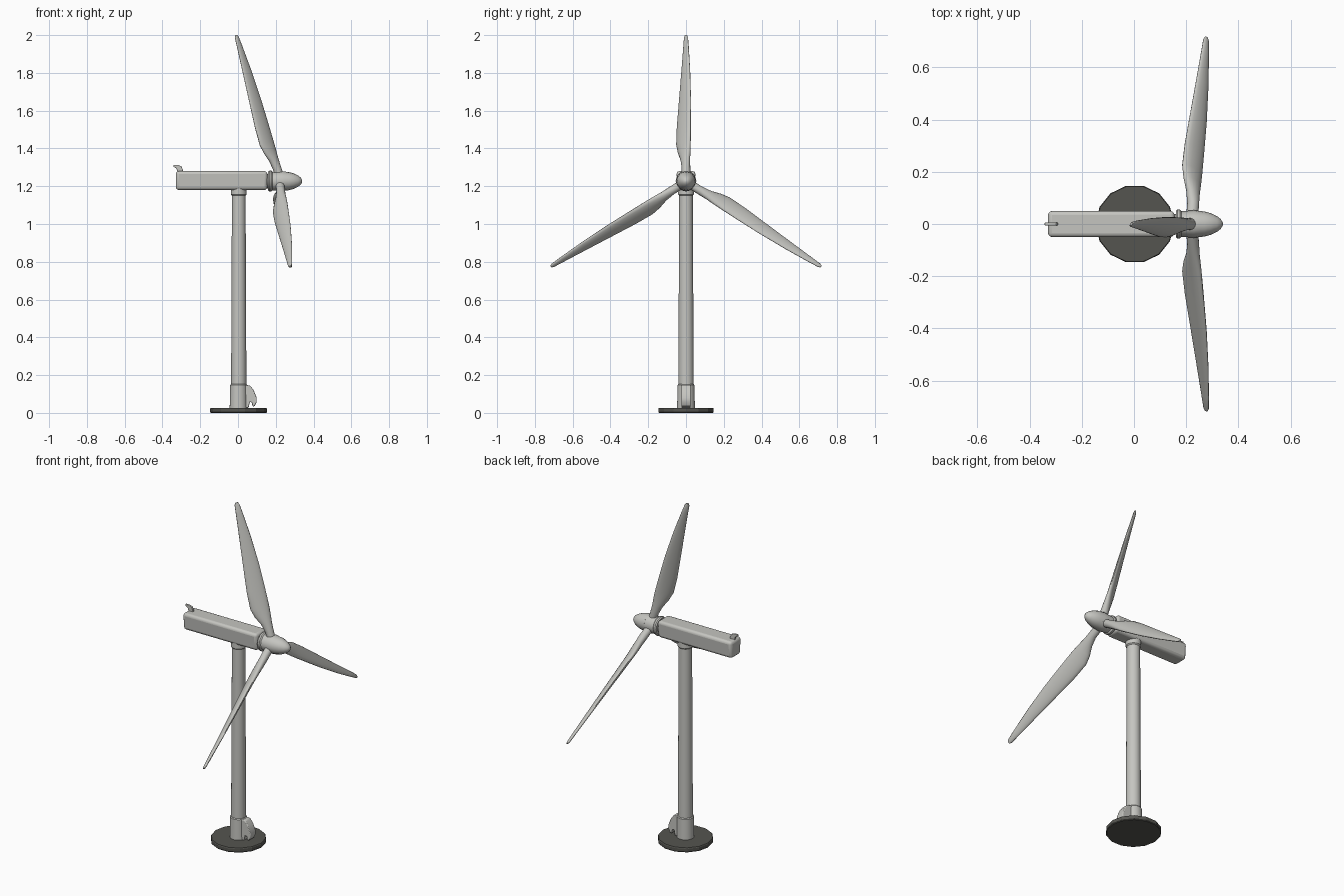
import bpy, bmesh
from math import sin, cos, pi, radians
from mathutils import Vector, Matrix

cube = bpy.data.objects.get("Cube")
if cube:
    bpy.data.objects.remove(cube)


def material(name, colour):
    m = bpy.data.materials.new(name)
    m.use_nodes = True
    m.diffuse_color = (*colour, 1)
    m.node_tree.nodes["Principled BSDF"].inputs["Base Color"].default_value = (*colour, 1)
    return m


LIGHT = material("light grey", (0.56, 0.56, 0.53))
DARK = material("dark grey", (0.09, 0.09, 0.08))


def finish(name, bm, mat, smooth=35, bevel=0):
    bmesh.ops.recalc_face_normals(bm, faces=bm.faces)
    mesh = bpy.data.meshes.new(name)
    bm.to_mesh(mesh)
    bm.free()
    obj = bpy.data.objects.new(name, mesh)
    bpy.context.collection.objects.link(obj)
    mesh.materials.append(mat)
    if bevel:
        mod = obj.modifiers.new("Rounded edges", "BEVEL")
        mod.width, mod.segments = bevel, 3
    bpy.ops.object.select_all(action="DESELECT")
    obj.select_set(True)
    bpy.context.view_layer.objects.active = obj
    if smooth:
        bpy.ops.object.shade_smooth_by_angle(angle=radians(smooth))
    return obj


def loft(name, rings, mat, smooth=35, bevel=0):
    """Skin a list of equal-length point rings and cap both ends."""
    bm = bmesh.new()
    loops = [[bm.verts.new(p) for p in ring] for ring in rings]
    n = len(loops[0])
    for a, b in zip(loops, loops[1:]):
        for i in range(n):
            j = (i + 1) % n
            bm.faces.new((a[i], a[j], b[j], b[i]))
    bm.faces.new(loops[0])
    bm.faces.new(loops[-1])
    return finish(name, bm, mat, smooth, bevel)


def lathe(name, profile, origin, axis, mat, sides=24, smooth=35):
    """Turn (distance, radius) pairs around an axis."""
    rot = Vector((0, 0, 1)).rotation_difference(Vector(axis)).to_matrix()
    rings = [[Vector(origin) + rot @ Vector((r * cos(2 * pi * i / sides),
                                             r * sin(2 * pi * i / sides), d))
              for i in range(sides)] for d, r in profile]
    return loft(name, rings, mat, smooth)


def plate(name, outline, thickness, mat, bevel=0):
    """Extrude an x-z outline across y."""
    return loft(name, [[(x, y, z) for x, z in outline]
                       for y in (-thickness / 2, thickness / 2)], mat, 35, bevel)


# Base disc, tower and its two collars
lathe("base", [(0, .147), (.004, .15), (.022, .15), (.027, .147)], (.003, 0, 0),
      (0, 0, 1), DARK, 14, 0)
lathe("tower", [(.02, .041), (1.19, .036)], (.004, 0, 0), (0, 0, 1), LIGHT)
lathe("tower_socket", [(.02, .047), (.147, .045), (.152, .041)], (.003, 0, 0), (0, 0, 1), LIGHT)
lathe("tower_collar", [(1.15, .036), (1.156, .042), (1.19, .042)], (.004, 0, 0), (0, 0, 1), LIGHT)

# Doorway housing at the foot, with a notch below
plate("foot_housing", [(.02, .15), (.064, .145), (.083, .12), (.099, .08), (.099, .058),
                       (.088, .035), (.076, .035), (.074, .055), (.062, .058),
                       (.056, .027), (.02, .027)], .05, LIGHT, .004)

# Nacelle with rounded long edges, and the tail fin
bm = bmesh.new()
bmesh.ops.create_cube(bm, size=1, matrix=Matrix.Translation((-.087, 0, 1.23))
                      @ Matrix.Diagonal((.485, .102, .1, 1)))
for v in bm.verts:
    if v.co.z < 1.23:
        v.co.y *= .86
finish("nacelle", bm, LIGHT, 40, .016)
plate("tail_fin", [(-.292, 1.27), (-.292, 1.288), (-.3, 1.306), (-.318, 1.312), (-.342, 1.312),
                   (-.342, 1.303), (-.326, 1.294), (-.318, 1.27)], .012, LIGHT, .002)

# Rotor neck, hub and nose
HUB = (0, 0, 1.227)
lathe("rotor_neck", [(.14, .038), (.18, .038)], HUB, (1, 0, 0), LIGHT)
lathe("hub", [(.16, .05), (.166, .055), (.176, .055), (.182, .049), (.19, .049),
              (.23, .053), (.25, .05)], HUB, (1, 0, 0), LIGHT, 12)
lathe("nose", [(.24, .051), (.27, .048), (.295, .041), (.318, .03), (.333, .018), (.34, .005)],
      HUB, (1, 0, 0), LIGHT, 16, 60)

# Blade stations: position, chord, thickness, chord shift
STATIONS = [(0, .046, .046, 0), (.08, .046, .045, 0), (.14, .06, .042, -.005),
            (.2, .088, .038, -.014), (.26, .104, .034, -.019), (.38, .102, .03, -.016),
            (.55, .088, .025, -.008), (.75, .064, .02, -.002), (.92, .038, .016, 0),
            (.985, .027, .014, 0), (1, .014, .008, 0)]


def blade(name, root, tip):
    root, tip = Vector(root), Vector(tip)
    along = (tip - root).normalized()
    tangent = along.cross(Vector((1, 0, 0))).normalized()
    forward = tangent.cross(along)
    chord = (forward + tangent).normalized()
    normal = along.cross(chord)
    rings = []
    for t, c, h, shift in STATIONS:
        centre = root.lerp(tip, t) + chord * shift
        rings.append([centre + chord * (c / 2 * cos(a)) + normal * (h / 2 * sin(a))
                      for a in (2 * pi * i / 16 for i in range(16))])
    loft(name, rings, LIGHT, 60)


blade("top_blade", (.225, 0, 1.235), (-.01, 0, 2))
for side, s in (("left", 1), ("right", -1)):
    blade(side + "_lower_blade", (.222, s * .02, 1.212), (.277, s * .715, .775))
